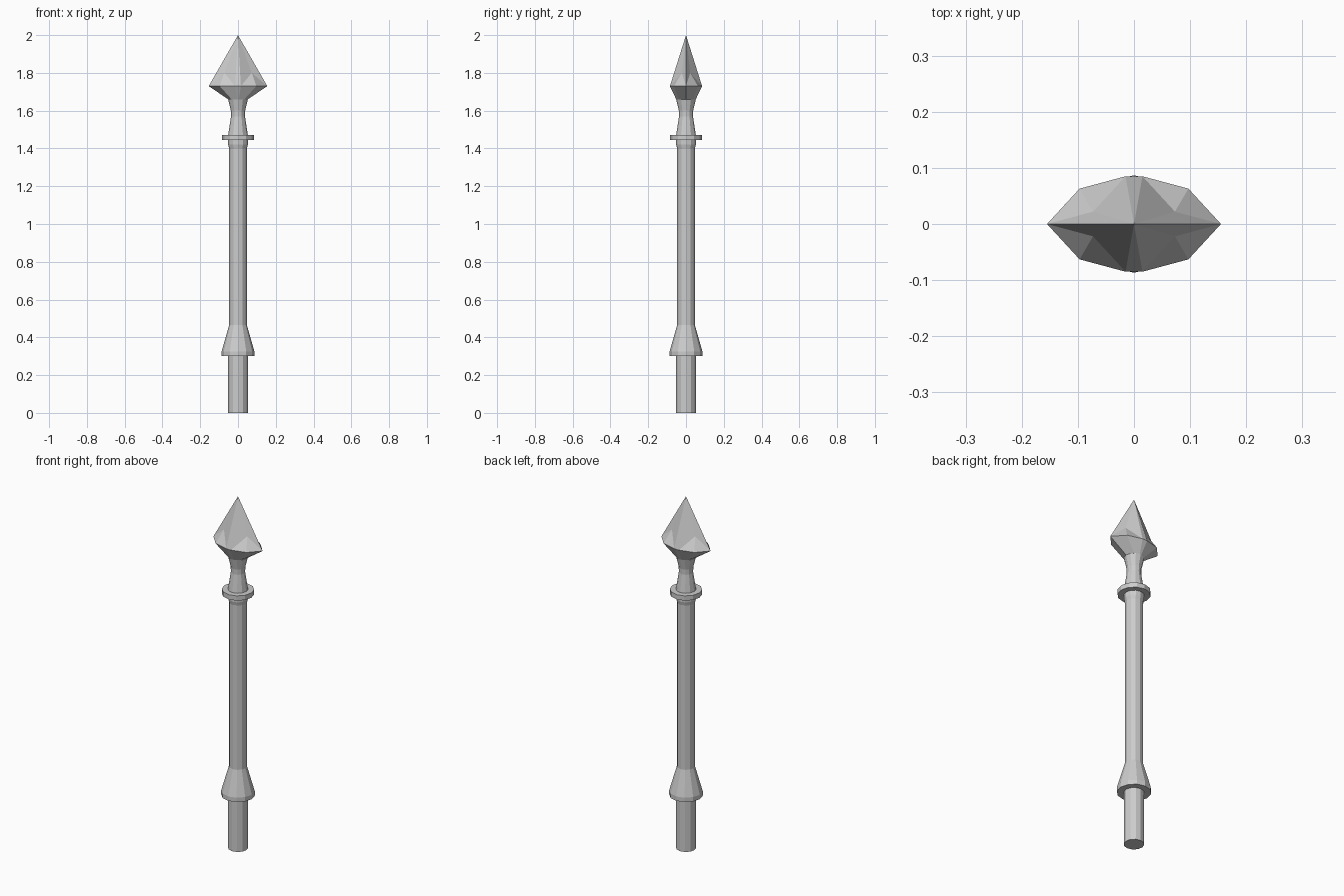
import bpy, bmesh, math

if "Cube" in bpy.data.objects:
    bpy.data.objects.remove(bpy.data.objects["Cube"])


def make_object(name, bm):
    bmesh.ops.recalc_face_normals(bm, faces=bm.faces)
    mesh = bpy.data.meshes.new(name)
    bm.to_mesh(mesh)
    bm.free()
    obj = bpy.data.objects.new(name, mesh)
    bpy.context.collection.objects.link(obj)
    return obj


def bridge(bm, a, b):
    n = len(a)
    for i in range(n):
        j = (i + 1) % n
        bm.faces.new((a[i], a[j], b[j], b[i]))


def lathe(name, profile, sides=12):
    """Closed faceted turning from (radius, z) pairs."""
    bm = bmesh.new()
    rings = []
    for r, z in profile:
        rings.append([bm.verts.new((r * math.cos(2 * math.pi * i / sides),
                                    r * math.sin(2 * math.pi * i / sides), z))
                      for i in range(sides)])
    for a, b in zip(rings, rings[1:]):
        bridge(bm, a, b)
    bm.faces.new(rings[0][::-1])
    bm.faces.new(rings[-1])
    return make_object(name, bm)


# Turned pole: butt, flared foot, shaft, collar and waisted neck
lathe("pole", [
    (0.052, 0), (0.052, 0.30), (0.087, 0.30), (0.087, 0.325),
    (0.047, 0.465), (0.047, 1.40), (0.052, 1.42), (0.052, 1.445),
    (0.084, 1.445), (0.084, 1.472), (0.052, 1.472),
    (0.037, 1.57), (0.038, 1.60), (0.052, 1.66)])

# Spear head: ten-point rim, notched faces above, tapering underside
bm = bmesh.new()
quarter = [(0.155, 0), (0.097, 0.063), (0.015, 0.085)]
half = quarter + [(-x, y) for x, y in reversed(quarter)]
outline = half + [(x, -y) for x, y in reversed(half[1:-1])]
rim = [bm.verts.new((x, y, 1.73)) for x, y in outline]
base = []
for x, y in outline:
    a = math.atan2(y / 0.085, x / 0.155)
    base.append(bm.verts.new((0.052 * math.cos(a), 0.052 * math.sin(a), 1.66)))
bridge(bm, base, rim)
bm.faces.new(base[::-1])
apex = bm.verts.new((0, 0, 2))

# Each quadrant: a raised notch point joins tip, corner, ridge and apex
for sx, sy, (tip, corner, ridge) in [(1, 1, (0, 1, 2)), (-1, 1, (5, 4, 3)),
                                     (-1, -1, (5, 6, 7)), (1, -1, (0, 9, 8))]:
    notch = bm.verts.new((sx * 0.073, sy * 0.022, 1.80))
    loop = [apex, rim[tip], rim[corner], rim[ridge]]
    for i in range(4):
        bm.faces.new((notch, loop[i], loop[(i + 1) % 4]))
for a, b in [(2, 3), (7, 8)]:
    bm.faces.new((apex, rim[a], rim[b]))
make_object("spear_head", bm)
